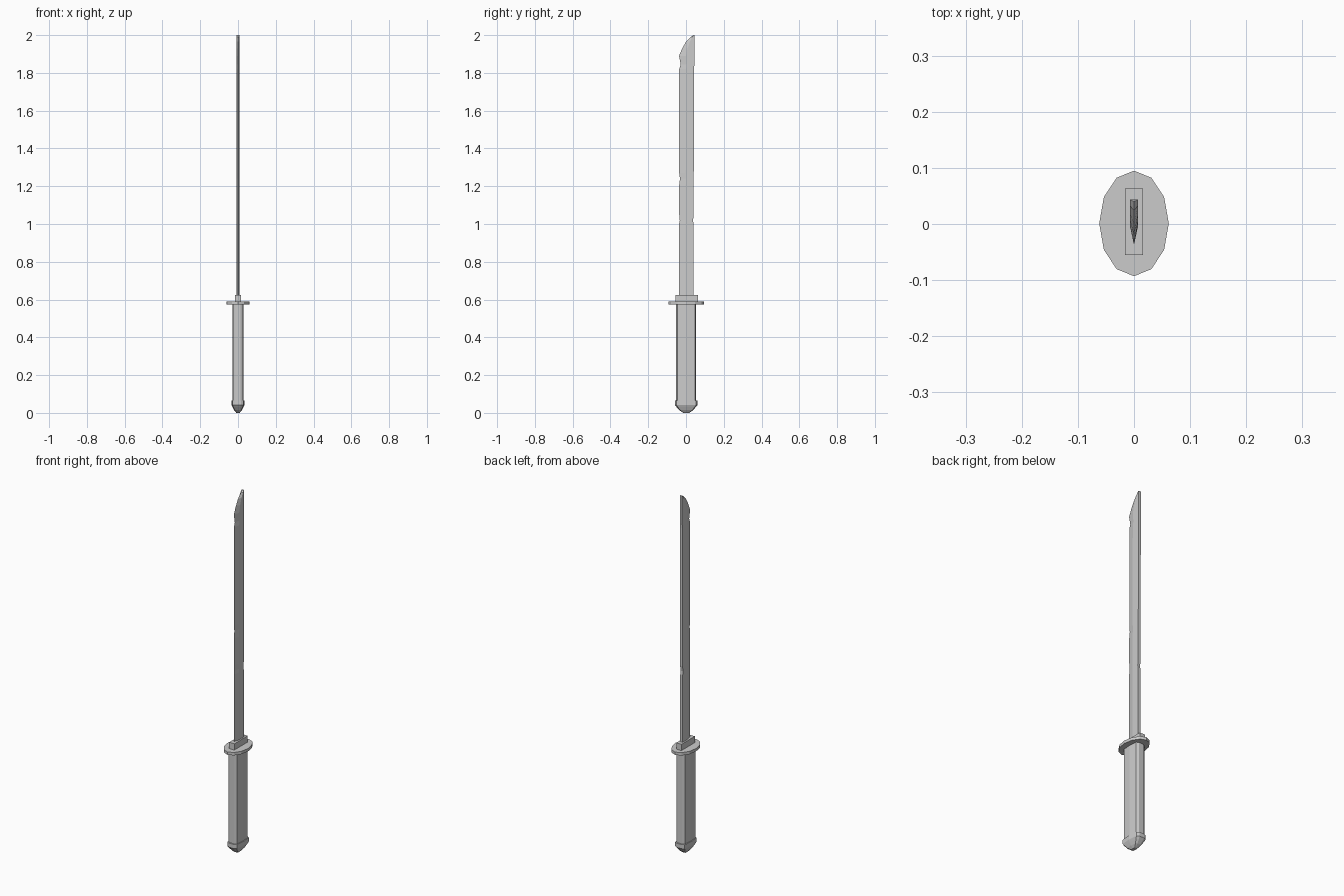
import bpy, bmesh
from math import cos, sin, tau

if "Cube" in bpy.data.objects:
    bpy.data.objects.remove(bpy.data.objects["Cube"])


def loft(name, rings):
    """Skin equal-length closed rings and cap both ends."""
    bm = bmesh.new()
    rows = [[bm.verts.new(p) for p in ring] for ring in rings]
    n = len(rows[0])
    for a, b in zip(rows, rows[1:]):
        for i in range(n):
            j = (i + 1) % n
            bm.faces.new((a[i], a[j], b[j], b[i]))
    bm.faces.new(rows[0][::-1])
    bm.faces.new(rows[-1])
    bmesh.ops.recalc_face_normals(bm, faces=bm.faces)
    mesh = bpy.data.meshes.new(name)
    bm.to_mesh(mesh)
    bm.free()
    obj = bpy.data.objects.new(name, mesh)
    bpy.context.collection.objects.link(obj)
    return obj


# Blade: height, cutting edge y, spine y (small nicks and a curved tip)
stations = [
    (0.60, -0.037, 0.040), (1.00, -0.037, 0.040), (1.02, -0.033, 0.037),
    (1.05, -0.036, 0.041), (1.20, -0.037, 0.041), (1.24, -0.032, 0.041),
    (1.27, -0.036, 0.041), (1.55, -0.036, 0.042), (1.82, -0.036, 0.043),
    (1.845, -0.028, 0.044), (1.89, -0.037, 0.044), (1.93, -0.020, 0.044),
    (1.965, 0.000, 0.044), (1.99, 0.024, 0.044), (2.00, 0.041, 0.044),
]
W = 0.0075
blade = []
for z, edge, spine in stations:
    ridge = edge + 0.45 * (spine - edge)
    blade.append([(0, edge, z), (W, ridge, z), (W, spine, z),
                  (-W, spine, z), (-W, ridge, z)])
loft("blade", blade)

# Rectangular collar at the blade root
loft("blade_collar", [[(sx * 0.016, 0.004 + sy * 0.059, z)
                       for sx, sy in ((-1, -1), (1, -1), (1, 1), (-1, 1))]
                      for z in (0.588, 0.625)])

# Twelve-sided oval guard
loft("guard", [[(0.062 * cos(tau * i / 12), 0.001 + 0.094 * sin(tau * i / 12), z)
                for i in range(12)] for z in (0.574, 0.590)])

# Grip cross-section, shared with the pommel
section = [(0.030, 0), (0.026, 0.046), (0.013, 0.053), (-0.013, 0.053),
           (-0.026, 0.046), (-0.030, 0), (-0.026, -0.046), (-0.013, -0.053),
           (0.013, -0.053), (0.026, -0.046)]


def grip_ring(scale, z):
    return [(x * scale, y * scale + 0.001, z) for x, y in section]


loft("grip", [grip_ring(1, 0.05), grip_ring(1, 0.58)])

# Rounded pommel cap
loft("pommel", [grip_ring(s, z) for s, z in
                ((0.30, 0.006), (0.68, 0.014), (0.95, 0.03),
                 (1.13, 0.042), (1.13, 0.065))])
bpy.data.objects["pommel"].data.update()
for v in bpy.data.objects["pommel"].data.vertices:
    if v.co.z < 0.01:
        v.co.z = 0.0
